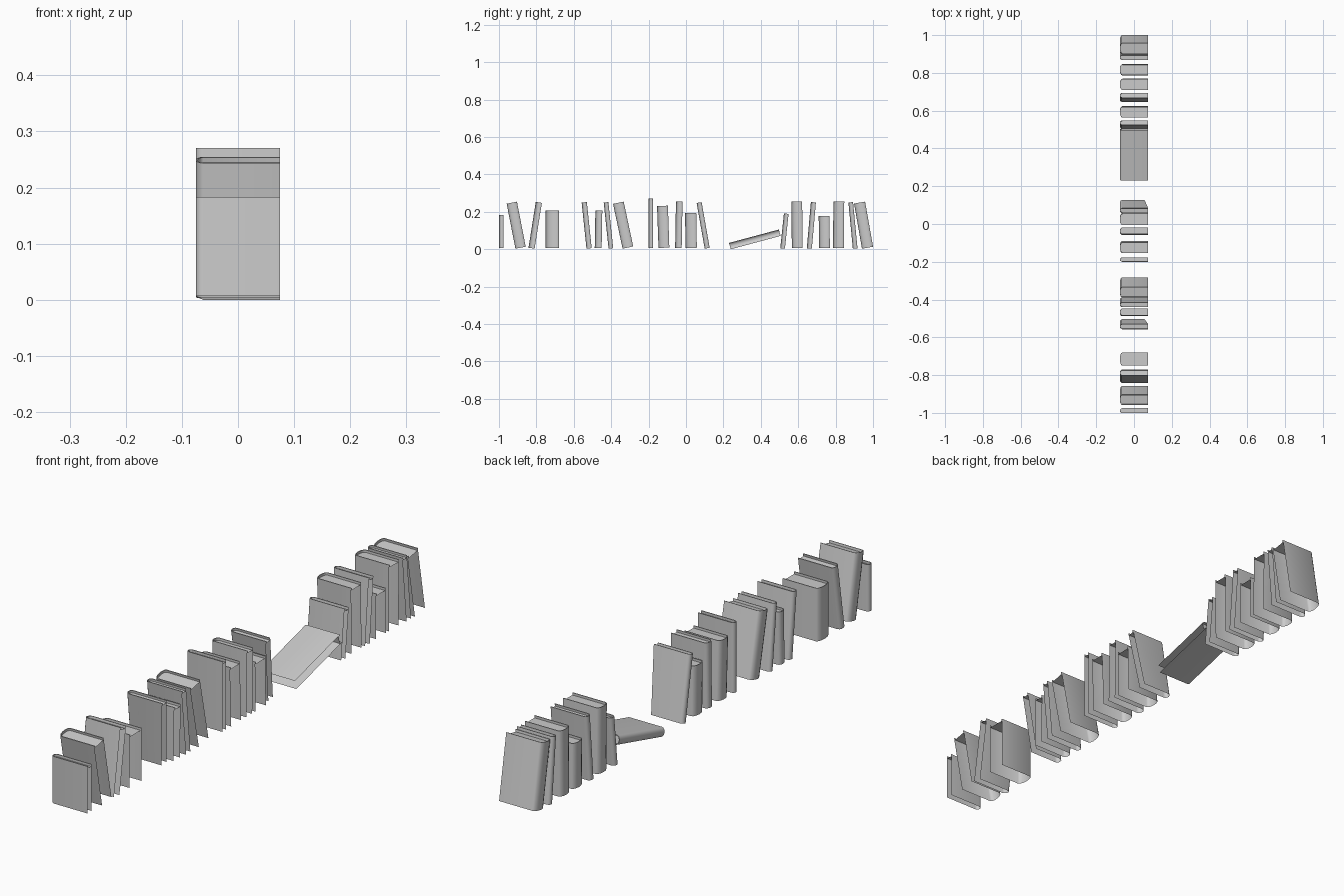
import bpy, bmesh
from math import sin, cos, pi, radians

if "Cube" in bpy.data.objects:
    bpy.data.objects.remove(bpy.data.objects["Cube"])

FORE, HINGE, BULGE = 0.075, -0.062, 0.013   # fore edge, start of rounded spine, spine depth
RIM, RECESS = 0.003, 0.009                  # cover edge width, depth of the pages below it
SEGS = 6


def outline(t, inset=0.0, fore=FORE):
    """U-shaped cover section: fore edge, round the spine, back to fore edge."""
    half = t / 2 - inset
    pts = [(fore, t / 2 - half)]
    for i in range(SEGS + 1):
        a = pi * i / SEGS
        pts.append((HINGE - (BULGE - inset) * sin(a), t / 2 - half * cos(a)))
    return pts + [(fore, t / 2 + half)]


def book(name, y, t, h, lean=0.0, base=None, fore_low=FORE):
    a = radians(lean)
    if base is None:
        base = 0.007 if abs(lean) < 3 else 0.003
    z0 = base + max(0.0, t * sin(a))
    bm = bmesh.new()

    def loop(pts, v):
        return [bm.verts.new((x, y + u * cos(a) + v * sin(a), z0 - u * sin(a) + v * cos(a)))
                for x, u in pts]

    # cover sheet, top rim, then the drop down to the pages
    rings = [loop(outline(t, 0, fore_low), 0), loop(outline(t), h),
             loop(outline(t, RIM), h), loop(outline(t, RIM), h - RECESS)]
    for r0, r1 in zip(rings, rings[1:]):
        for i in range(len(r0) - 1):
            bm.faces.new((r0[i], r1[i], r1[i + 1], r0[i + 1]))
    # top of the pages (underside and fore edge stay open)
    bm.faces.new(rings[3])
    bmesh.ops.recalc_face_normals(bm, faces=bm.faces)
    top = bm.faces[:] if not bm.faces.ensure_lookup_table() else None
    up_y, up_z = sin(a), cos(a)
    if top[-1].normal.y * up_y + top[-1].normal.z * up_z < 0:
        bmesh.ops.reverse_faces(bm, faces=bm.faces)
    me = bpy.data.meshes.new(name)
    bm.to_mesh(me)
    bm.free()
    ob = bpy.data.objects.new(name, me)
    bpy.context.collection.objects.link(ob)
    bpy.ops.object.select_all(action='DESELECT')
    ob.select_set(True)
    bpy.context.view_layer.objects.active = ob
    bpy.ops.object.shade_smooth_by_angle(angle=radians(50))


# lower corner y, thickness, height, lean in degrees (positive towards the back)
row = [
    (-1.000, 0.025, 0.176, 0), (-0.912, 0.056, 0.245, -11), (-0.842, 0.033, 0.248, 9),
    (-0.750, 0.070, 0.199, 0), (-0.532, 0.028, 0.248, -6), (-0.488, 0.037, 0.199, 1),
    (-0.414, 0.025, 0.248, -6), (-0.339, 0.058, 0.245, -12), (-0.200, 0.023, 0.263, 0),
    (-0.147, 0.058, 0.224, -2), (-0.058, 0.035, 0.247, 1), (-0.002, 0.060, 0.187, -1),
    (0.100, 0.027, 0.248, -10), (0.230, 0.035, 0.276, 75), (0.504, 0.025, 0.187, 6),
    (0.566, 0.058, 0.247, -0.7), (0.646, 0.027, 0.248, 5), (0.711, 0.058, 0.170, -0.5),
    (0.786, 0.058, 0.247, 0.5), (0.892, 0.025, 0.248, -5.5), (0.941, 0.060, 0.245, -10),
]
for n, (y, t, h, lean) in enumerate(row, 1):
    worn = n in (5, 13)                      # two covers narrow towards the bottom
    book(f"book_{n:02d}", y, t, h, lean, 0.0 if lean > 45 else None, 0.056 if worn else FORE)
